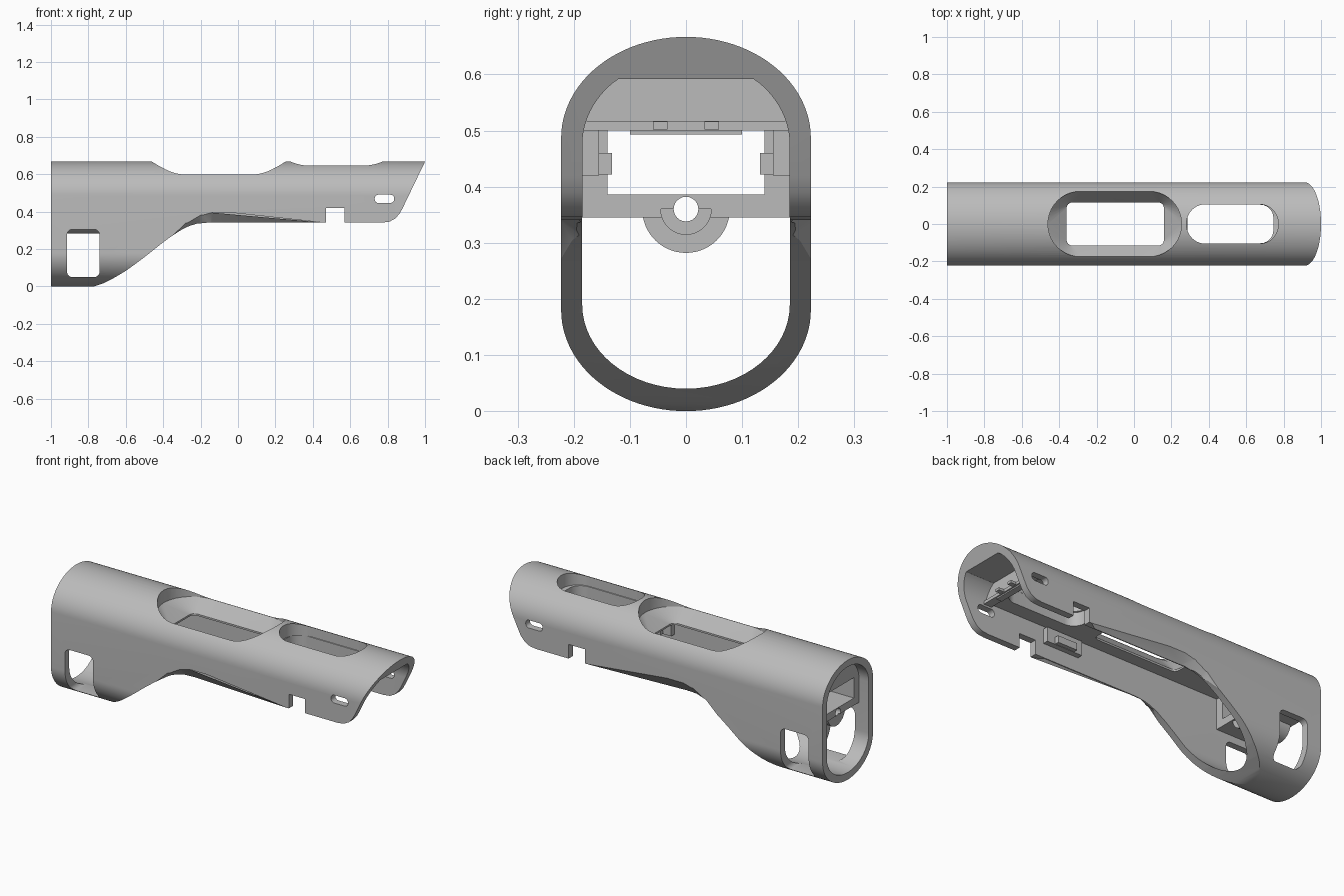
import bpy, bmesh, math
from mathutils import Vector

if "Cube" in bpy.data.objects:
    bpy.data.objects.remove(bpy.data.objects["Cube"], do_unlink=True)

grey = bpy.data.materials.new("plain grey")
grey.use_nodes = True
COLOUR = (0.5, 0.5, 0.5, 1)
grey.diffuse_color = COLOUR
grey.node_tree.nodes["Principled BSDF"].inputs["Base Color"].default_value = COLOUR


def loft(name, rings):
    """Closed solid through matching rings of 3D points."""
    bm = bmesh.new()
    loops = [[bm.verts.new(p) for p in ring] for ring in rings]
    for a, b in zip(loops, loops[1:]):
        for i in range(len(a)):
            j = (i + 1) % len(a)
            bm.faces.new((a[i], a[j], b[j], b[i]))
    bm.faces.new(loops[0][::-1])
    bm.faces.new(loops[-1])
    bmesh.ops.recalc_face_normals(bm, faces=bm.faces)
    mesh = bpy.data.meshes.new(name)
    bm.to_mesh(mesh)
    bm.free()
    mesh.materials.append(grey)
    obj = bpy.data.objects.new(name, mesh)
    bpy.context.collection.objects.link(obj)
    return obj


def prism(name, outline, axis, lo, hi):
    """Extrude a 2D outline along x, y or z."""
    place = {"x": lambda p, t: (t, p[0], p[1]),
             "y": lambda p, t: (p[0], t, p[1]),
             "z": lambda p, t: (p[0], p[1], t)}[axis]
    return loft(name, [[place(p, t) for p in outline] for t in (lo, hi)])


def combine(body, tool, operation="DIFFERENCE"):
    mod = body.modifiers.new("join", "BOOLEAN")
    mod.operation = operation
    mod.solver = "EXACT"
    mod.object = tool
    dg = bpy.context.evaluated_depsgraph_get()
    mesh = bpy.data.meshes.new_from_object(body.evaluated_get(dg))
    body.modifiers.clear()
    body.data = mesh
    bpy.data.objects.remove(tool, do_unlink=True)


def arc(cx, cy, rx, ry, start, end, n):
    steps = [math.radians(start + (end - start) * i / n) for i in range(n + 1)]
    return [(cx + rx * math.cos(a), cy + ry * math.sin(a)) for a in steps]


def round_rect(cx, cy, hx, hy, r, n=10):
    pts = []
    for sx, sy, a in ((1, 1, 0), (-1, 1, 90), (-1, -1, 180), (1, -1, 270)):
        pts += arc(cx + sx * (hx - r), cy + sy * (hy - r), r, r, a, a + 90, n)
    return pts


def lower_bowl(top):
    """Inner section: rounded bottom, straight sides, flat top."""
    return arc(0, 0.19, 0.185, 0.15, 180, 360, 32) + [(0.185, top), (-0.185, top)]


def box(y, z0, z1):
    return [(-y, z0), (y, z0), (y, z1), (-y, z1)]


# Outer tube
outer = arc(0, 0.487, 0.2225, 0.18, 0, 180, 48) + arc(0, 0.18, 0.2225, 0.18, 180, 360, 48)
body = prism("handle_shell", outer, "x", -1, 1.0)

# Main cavity, rear lower bore, rear opening and rear rim recess
combine(body, prism("cavity", lower_bowl(0.515), "x", -0.68, 0.8))
combine(body, prism("rear_bore", lower_bowl(0.345), "x", -1.1, -0.66))
combine(body, prism("rear_opening", box(0.14, 0.386, 0.5), "x", -1.1, -0.66))
rim = arc(0, 0.475, 0.1849, 0.155, 0, 180, 32) + arc(0, 0.19, 0.1849, 0.1499, 180, 360, 32)
combine(body, prism("rim_recess", rim, "x", -1.1, -0.94))

# Front mouth with a flat ceiling
side = [p for p in arc(0, 0.475, 0.1848, 0.155, 0, 90, 24) if p[1] < 0.59] + [(0.12, 0.592)]
mouth = [(0.1848, 0.2)] + side + [(-y, z) for y, z in side[::-1]] + [(-0.1848, 0.2)]
combine(body, prism("front_mouth", mouth, "x", 0.79, 1.1))

# Underside sweep, notch and slanted nose
profile = [(-0.77, -0.1), (-0.77, 0), (-0.72, 0.016), (-0.66, 0.047), (-0.6, 0.083),
           (-0.54, 0.126), (-0.48, 0.172), (-0.42, 0.22), (-0.36, 0.265), (-0.3, 0.304),
           (-0.26, 0.323), (-0.22, 0.335), (-0.16, 0.341),
           (0.47, 0.341), (0.47, 0.42), (0.57, 0.42), (0.57, 0.341), (0.77, 0.341),
           (0.81, 0.346), (0.84, 0.362), (0.865, 0.39), (0.88, 0.418),
           (1.0, 0.667), (1.05, 0.77), (1.2, 0.77), (1.2, -0.1)]
combine(body, prism("underside_cut", profile, "y", -0.5, 0.5))

# Tapering bevels on the lower side edges
for s in (1, -1):
    rings = []
    for x, z, h in ((-0.42, 0.2, 0.01), (-0.28, 0.31, 0.03), (-0.2, 0.335, 0.05),
                    (-0.14, 0.335, 0.065), (0.46, 0.335, 0.006)):
        rings.append([(x, s * 0.186, z), (x, s * 0.23, z), (x, s * 0.23, z + h * 1.1)])
    combine(body, loft("edge_bevel", rings))

# Side windows and slots
combine(body, prism("side_window", round_rect(-0.827, 0.177, 0.087, 0.128, 0.03), "y", -0.5, 0.5))
combine(body, prism("side_slot", round_rect(0.783, 0.468, 0.052, 0.022, 0.02), "y", -0.5, 0.5))

# Large top pocket funnelling to a rectangular opening
rect = round_rect(-0.1, 0, 0.26, 0.115, 0.03)
stadium = round_rect(-0.103, 0, 0.357, 0.175, 0.174)
combine(body, loft("top_pocket", [[(x, y, z) for x, y in ring] for ring, z in
        ((rect, 0.45), (rect, 0.525), (stadium, 0.597), (stadium, 0.8))]))

# Smaller front top window with a drafted front end
small = round_rect(0.515, 0, 0.23, 0.103, 0.07)
wide = round_rect(0.526, 0, 0.245, 0.105, 0.1)
combine(body, loft("top_window", [[(x, y, z) for x, y in ring] for ring, z in
        ((small, 0.45), (small, 0.59), (wide, 0.592), (wide, 0.8))]))

# Rear screw boss
combine(body, prism("boss", arc(0, 0.36, 0.078, 0.078, 180, 360, 32), "x", -0.93, -0.69), "UNION")
combine(body, prism("bore", arc(0, 0.36, 0.022, 0.022, 0, 345, 23), "x", -1.1, -0.6))
combine(body, prism("counterbore", arc(0, 0.36, 0.045, 0.045, 180, 360, 24), "x", -0.72, -0.6))

body.name = "handle_shell"
parts = [body]

# Inner clips on both walls
for s, label in ((1, "left"), (-1, "right")):
    for x0, x1, y, z0, z1, part in ((0.2, 0.42, 0.155, 0.42, 0.5, "clip_rail"),
                                    (0.25, 0.37, 0.132, 0.422, 0.46, "clip_catch")):
        pts = [(s * y, z0), (s * 0.19, z0), (s * 0.19, z1), (s * y, z1)]
        parts.append(prism(f"{label}_{part}", pts, "x", x0, x1))

# Cross beam behind the mouth
parts.append(prism("cross_beam", box(0.187, 0.5, 0.517), "x", 0.75, 0.798))
parts.append(prism("beam_lip", box(0.1, 0.493, 0.502), "x", 0.755, 0.79))
for y in (-0.046, 0.046):
    tab = [(y - 0.013, 0.502), (y + 0.013, 0.502), (y + 0.013, 0.516), (y - 0.013, 0.516)]
    parts.append(prism("beam_tab", tab, "x", 0.79, 0.83))

# Smooth curves, sharp edges
bpy.ops.object.select_all(action="DESELECT")
for obj in parts:
    obj.select_set(True)
bpy.context.view_layer.objects.active = body
bpy.ops.object.shade_smooth_by_angle(angle=math.radians(25))
